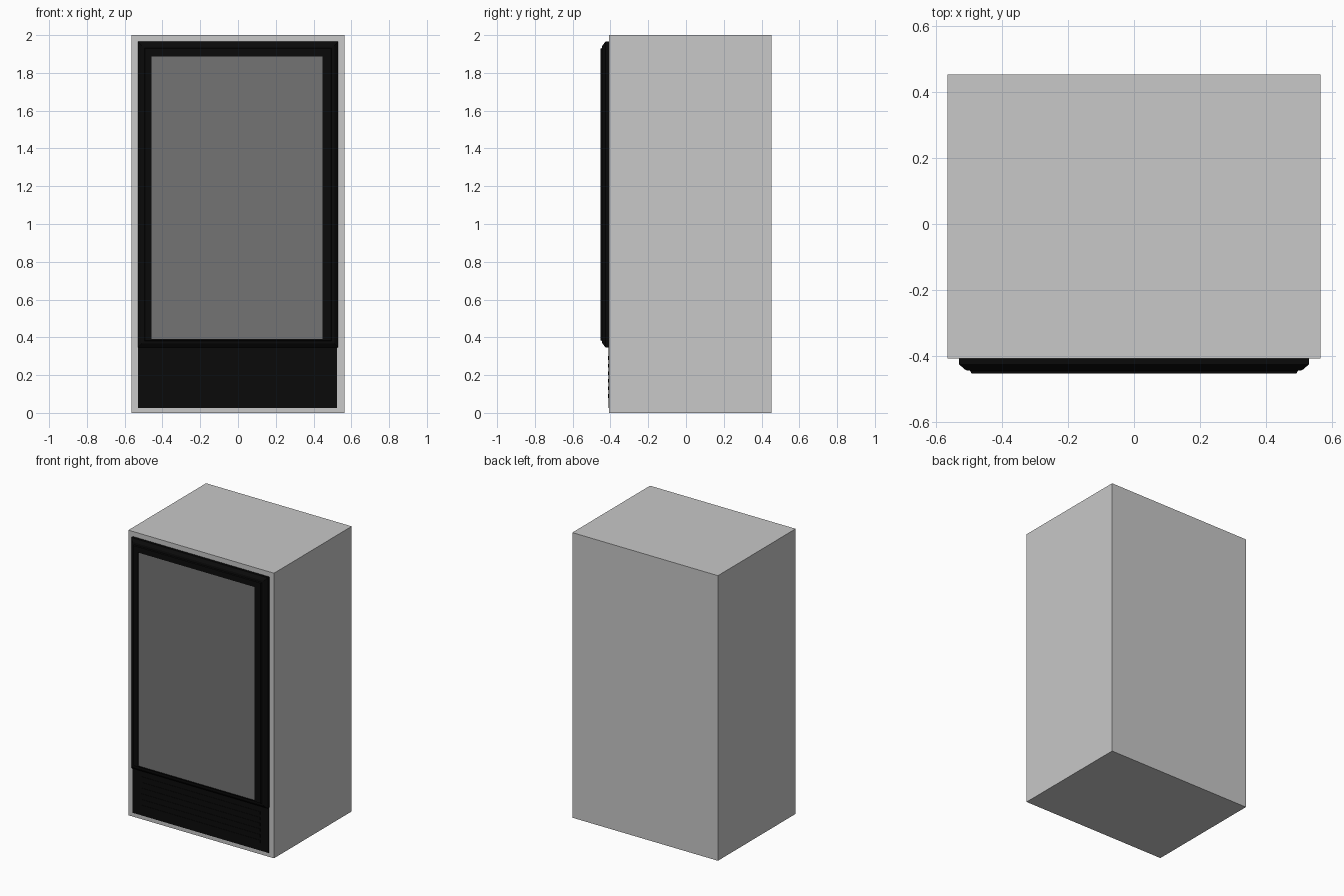
import bpy, bmesh

if "Cube" in bpy.data.objects:
    bpy.data.objects.remove(bpy.data.objects["Cube"])

def mat(name, rgb):
    m = bpy.data.materials.new(name)
    m.diffuse_color = (*rgb, 1)
    m.use_nodes = True
    m.node_tree.nodes["Principled BSDF"].inputs["Base Color"].default_value = m.diffuse_color
    return m

GREY = mat("cabinet grey", (0.58, 0.58, 0.58))
BLACK = mat("frame black", (0.003, 0.003, 0.003))
GLASS = mat("window grey", (0.175, 0.175, 0.175))

def finish(bm, name, mats):
    bmesh.ops.recalc_face_normals(bm, faces=bm.faces)
    me = bpy.data.meshes.new(name)
    bm.to_mesh(me)
    bm.free()
    for m in mats:
        me.materials.append(m)
    ob = bpy.data.objects.new(name, me)
    bpy.context.collection.objects.link(ob)
    return ob

def box(name, x0, x1, y0, y1, z0, z1, m):
    bm = bmesh.new()
    bmesh.ops.create_cube(bm, size=1)
    for v in bm.verts:
        v.co = (x1 if v.co.x > 0 else x0, y1 if v.co.y > 0 else y0, z1 if v.co.z > 0 else z0)
    return finish(bm, name, [m])

def loft(name, rings, mats):
    """Nested rectangles (x0, x1, z0, z1, y); the last one is capped in the last material."""
    bm = bmesh.new()
    loops = [[bm.verts.new(p) for p in ((x0, y, z0), (x1, y, z0), (x1, y, z1), (x0, y, z1))]
             for x0, x1, z0, z1, y in rings]
    bm.faces.new(loops[0])
    for a, b in zip(loops, loops[1:]):
        for i in range(4):
            j = (i + 1) % 4
            bm.faces.new((a[i], a[j], b[j], b[i]))
    bm.faces.new(loops[-1]).material_index = len(mats) - 1
    return finish(bm, name, mats)

# Cabinet body
box("cabinet", -0.565, 0.565, -0.408, 0.453, 0, 2, GREY)

# Door frame with stepped bevel, and the window set into it
def inset(d, y):
    return (-0.53 + d, 0.53 - d, 0.347 + d, 1.965 - d, y)

loft("door", [inset(0, -0.406), inset(0, -0.426), inset(0.02, -0.443), inset(0.034, -0.445),
              inset(0.037, -0.453),
              (-0.458, 0.447, 0.39, 1.888, -0.453),
              (-0.458, 0.447, 0.39, 1.888, -0.448)], [BLACK, GLASS])

# Lower grille panel with thin slats
box("grille_panel", -0.53, 0.525, -0.41, -0.40, 0.027, 0.347, BLACK)
for i in range(6):
    z = 0.08 + i * 0.04
    box(f"grille_slat_{i + 1}", -0.46, 0.46, -0.412, -0.405, z, z + 0.02, BLACK)
